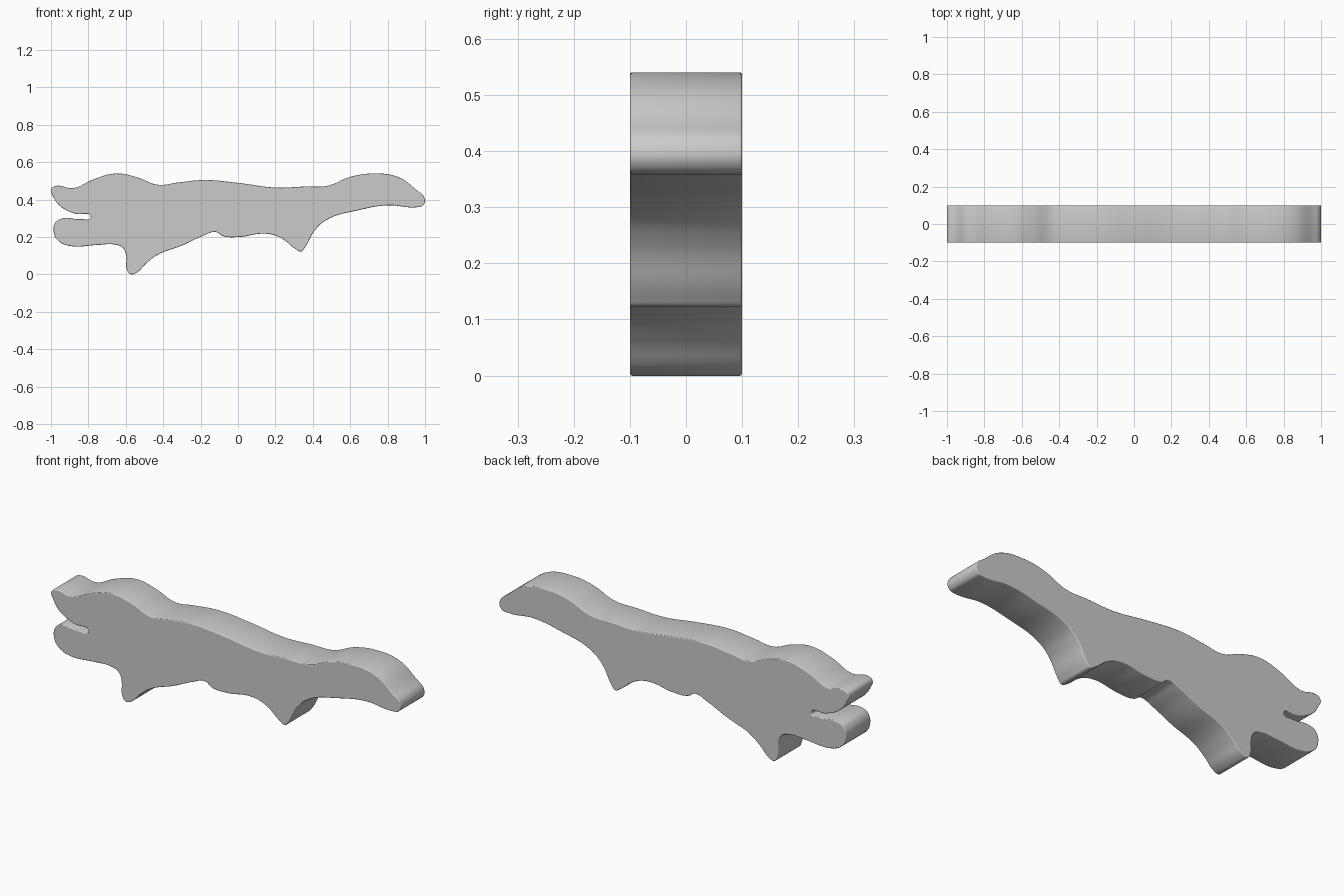
import bpy
import math

if "Cube" in bpy.data.objects:
    bpy.data.objects.remove(bpy.data.objects["Cube"])

# Side silhouette (x, z), clockwise from the upper jaw tip
outline = [
    # head and back
    (-1.0, .455), (-.98, .472), (-.88, .462), (-.77, .51), (-.65, .54), (-.54, .52),
    (-.43, .48), (-.32, .492), (-.18, .505), (0, .49), (.2, .465), (.35, .47),
    (.48, .475), (.60, .522), (.73, .54), (.86, .52),
    # tail end and underside
    (.95, .455), (.997, .41), (.99, .37), (.96, .36), (.8, .37), (.65, .345), (.47, .29),
    # rear leg
    (.41, .235), (.355, .14), (.337, .123), (.31, .135), (.23, .195), (.15, .218),
    # belly
    (0, .2), (-.08, .205), (-.12, .227), (-.19, .205), (-.3, .155), (-.43, .105),
    # front leg
    (-.49, .06), (-.545, .008), (-.575, .001), (-.595, .03), (-.598, .10), (-.615, .142),
    # lower jaw and mouth
    (-.66, .16), (-.75, .158), (-.9, .153), (-.96, .18), (-.985, .225), (-.975, .28),
    (-.94, .30), (-.84, .296), (-.787, .307), (-.87, .325), (-.95, .365), (-.99, .42),
]

EDGE = 0.004  # small rounding along both faces

curve = bpy.data.curves.new("animal_body", "CURVE")
curve.dimensions = "2D"
curve.fill_mode = "BOTH"
curve.resolution_u = 8
curve.extrude = 0.1 - EDGE
curve.bevel_depth = EDGE
curve.bevel_resolution = 2
curve.offset = -EDGE

spline = curve.splines.new("BEZIER")
spline.bezier_points.add(len(outline) - 1)
for point, (x, z) in zip(spline.bezier_points, outline):
    point.co = (x, z, 0)
    point.handle_left_type = point.handle_right_type = "AUTO"
spline.use_cyclic_u = True

# Stand the silhouette upright and turn it into a solid mesh
body = bpy.data.objects.new("animal_body", curve)
body.rotation_euler.x = math.pi / 2
bpy.context.collection.objects.link(body)
bpy.context.view_layer.objects.active = body
body.select_set(True)
bpy.ops.object.convert(target="MESH")
bpy.ops.object.transform_apply(location=False, rotation=True, scale=False)
bpy.ops.object.shade_smooth_by_angle(angle=math.radians(35))
